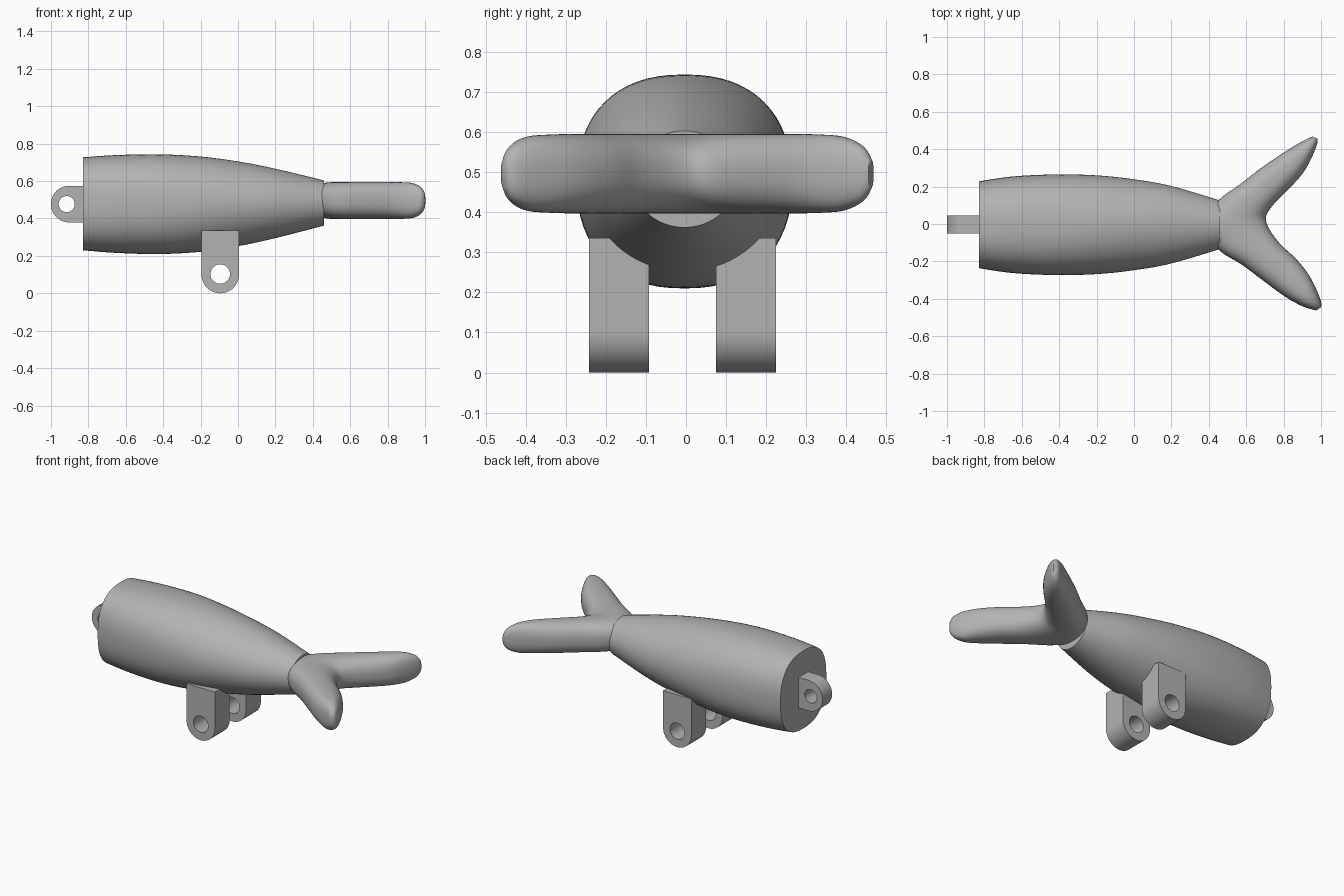
import bpy
import bmesh
from math import cos, sin, pi, atan2, copysign

cube = bpy.data.objects.get("Cube")
if cube:
    bpy.data.objects.remove(cube)

grey = bpy.data.materials.new("plain grey")
grey.use_nodes = True
colour = (0.45, 0.45, 0.45, 1)
grey.diffuse_color = colour
grey.node_tree.nodes["Principled BSDF"].inputs["Base Color"].default_value = colour


def finish(name, bm, angle):
    bmesh.ops.recalc_face_normals(bm, faces=bm.faces)
    mesh = bpy.data.meshes.new(name)
    bm.to_mesh(mesh)
    bm.free()
    mesh.materials.append(grey)
    obj = bpy.data.objects.new(name, mesh)
    bpy.context.collection.objects.link(obj)
    bpy.ops.object.select_all(action="DESELECT")
    obj.select_set(True)
    bpy.context.view_layer.objects.active = obj
    bpy.ops.object.shade_smooth_by_angle(angle=angle)


def bridge(bm, a, b):
    for i in range(len(a)):
        j = (i + 1) % len(a)
        bm.faces.new((a[i], a[j], b[j], b[i]))


def oval(n, count=64):
    """Unit superellipse."""
    def power(v):
        return copysign(abs(v) ** (2 / n), v)
    return [(power(cos(2 * pi * i / count)), power(sin(2 * pi * i / count)))
            for i in range(count)]


def spline(rows, steps):
    """Smooth interpolation through rows of values."""
    out = []
    for i in range(len(rows) - 1):
        p0, p1 = rows[max(i - 1, 0)], rows[i]
        p2, p3 = rows[i + 1], rows[min(i + 2, len(rows) - 1)]
        for s in range(steps):
            t = s / steps
            out.append([b + 0.5 * t * (c - a + t * (2 * a - 5 * b + 4 * c - d
                        + t * (3 * (b - c) + d - a)))
                        for a, b, c, d in zip(p0, p1, p2, p3)])
    return out + [rows[-1]]


def loft(name, sections, angle):
    bm = bmesh.new()
    rings = [[bm.verts.new(p) for p in s] for s in sections]
    for a, b in zip(rings, rings[1:]):
        bridge(bm, a, b)
    bm.faces.new(rings[0])
    bm.faces.new(rings[-1])
    finish(name, bm, angle)


# Body: x, half width, top, bottom, squareness
body = [(-0.83, 0.232, 0.727, 0.230, 2.5), (-0.65, 0.258, 0.739, 0.216, 2.4),
        (-0.42, 0.269, 0.743, 0.210, 2.3), (-0.2, 0.264, 0.731, 0.222, 2.1),
        (0, 0.243, 0.705, 0.252, 2), (0.2, 0.207, 0.666, 0.295, 2),
        (0.46, 0.13, 0.603, 0.362, 2)]
loft("body", [[(x, -0.004 + w * u, (top + low) / 2 + (top - low) / 2 * v)
               for u, v in oval(n)]
              for x, w, top, low, n in spline(body, 6)], 0.6)

# Tail fin: outer edge x, y, inner edge x, y, half height
fin = [(0.955, 0.468, 0.982, 0.455, 0.035), (0.925, 0.455, 0.978, 0.425, 0.068),
       (0.87, 0.425, 0.95, 0.355, 0.092), (0.79, 0.375, 0.905, 0.275, 0.098),
       (0.68, 0.3, 0.84, 0.2, 0.099), (0.57, 0.215, 0.765, 0.125, 0.099),
       (0.45, 0.125, 0.72, 0.07, 0.099), (0.36, 0, 0.705, 0.025, 0.099),
       (0.45, -0.135, 0.728, -0.035, 0.099), (0.58, -0.22, 0.785, -0.11, 0.099),
       (0.7, -0.31, 0.865, -0.185, 0.099), (0.81, -0.39, 0.93, -0.265, 0.098),
       (0.89, -0.435, 0.975, -0.35, 0.092), (0.945, -0.455, 1.0, -0.415, 0.068),
       (0.975, -0.462, 1.0, -0.445, 0.035)]
loft("tail_fin", [[((a + c) / 2 + (c - a) / 2 * u, (b + d) / 2 + (d - b) / 2 * u,
                    0.496 + h * v) for u, v in oval(2.4)]
                  for a, b, c, d, h in spline(fin, 5)], 0.9)


# Drilled lugs: rounded at one end, square at the other
def lug(name, radius, length, bore, shift, y_range, place):
    corner = atan2(length, radius)
    angles = sorted([2 * pi * i / 64 for i in range(64)] + [corner, pi - corner])
    outer, hole = [], []
    for a in angles:
        c, s = cos(a), sin(a)
        reach = radius
        if 0 < a < pi:
            reach = min(radius / max(abs(c), 1e-6), length / max(s, 1e-6))
        outer.append((reach * c, reach * s))
        hole.append((bore * c, bore * s + shift))
    bm = bmesh.new()
    rims, bores = [], []
    for y in y_range:
        rims.append([bm.verts.new(place(u, v, y)) for u, v in outer])
        bores.append([bm.verts.new(place(u, v, y)) for u, v in hole])
        bridge(bm, rims[-1], bores[-1])
    bridge(bm, *rims)
    bridge(bm, *bores)
    finish(name, bm, 0.5)


def foot(u, v, y):
    return (-0.095 + u, y, 0.1 + v)


def nose(u, v, y):
    return (-0.902 + v, y, 0.477 + u)


lug("right_foot_lug", 0.1, 0.236, 0.052, 0.003, (-0.242, -0.092), foot)
lug("left_foot_lug", 0.1, 0.236, 0.052, 0.003, (0.075, 0.225), foot)
lug("nose_lug", 0.098, 0.09, 0.043, -0.014, (-0.052, 0.045), nose)
